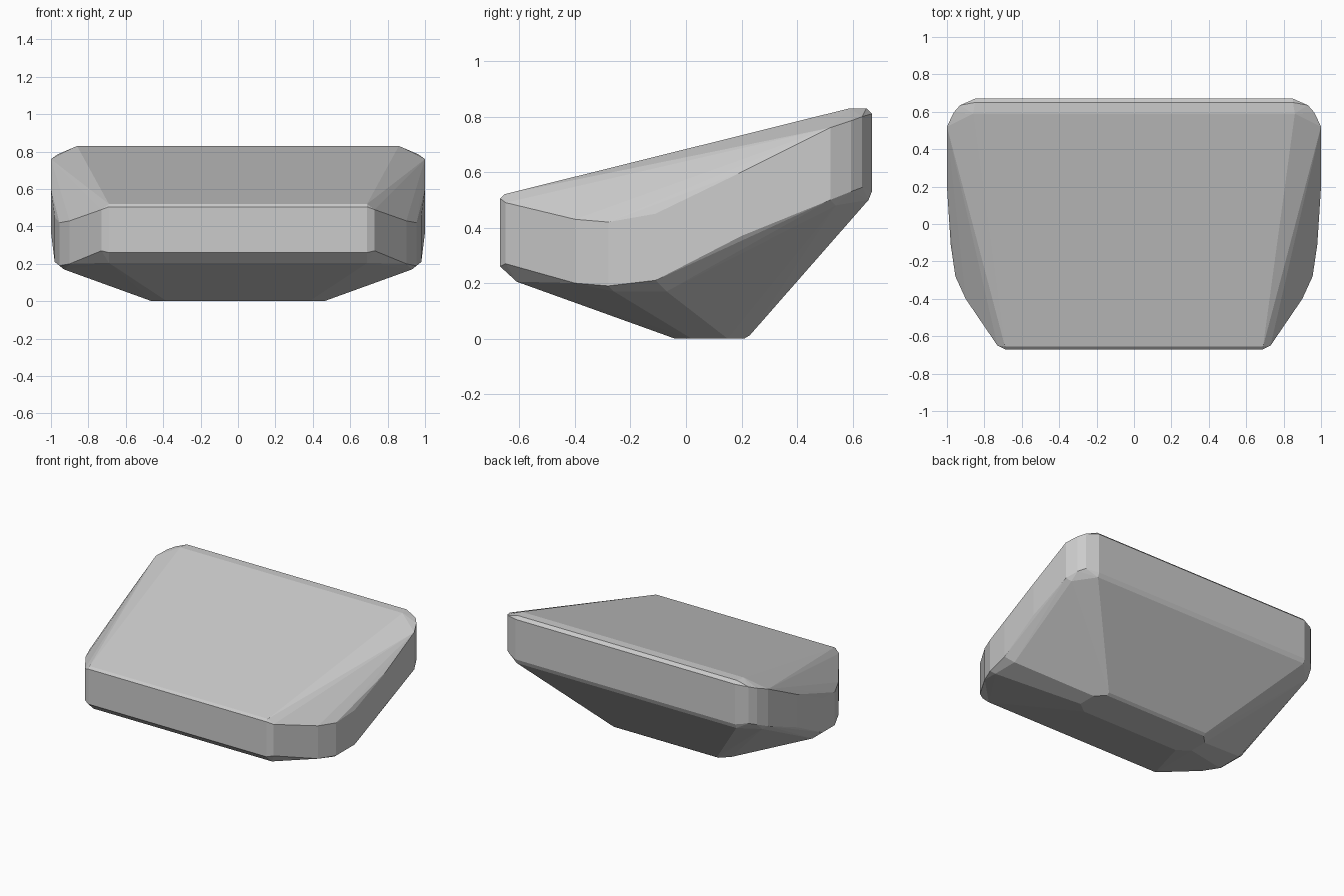
import bpy
import bmesh

# Vertical wall columns round the right half: x, y, lower z, upper z
wall = [
    (0.69, -0.67, 0.26, 0.505),
    (0.73, -0.65, 0.27, 0.49),
    (0.90, -0.40, 0.20, 0.43),
    (0.955, -0.28, 0.19, 0.42),
    (0.98, -0.11, 0.21, 0.45),
    (1.00, 0.20, 0.37, 0.60),
    (1.00, 0.52, 0.50, 0.76),
    (0.965, 0.595, 0.53, 0.785),
    (0.93, 0.635, 0.545, 0.80),
    (0.85, 0.67, 0.53, 0.81),
]
# Sloping top panel corners
top = [(0.69, -0.655, 0.52), (0.86, 0.59, 0.83), (0.85, 0.65, 0.83)]
# Softened rim between the walls and the tapering underside
rim = [(0.69, -0.61, 0.205), (0.93, -0.26, 0.17), (0.93, -0.07, 0.17),
       (0.97, 0.54, 0.48), (0.85, 0.658, 0.50)]
# Small flat foot
foot = [(0.38, -0.04, 0), (0.46, 0.02, 0), (0.46, 0.15, 0),
        (0.40, 0.21, 0), (0.40, 0.23, 0.012)]

points = top + rim + foot
for x, y, low, high in wall:
    points += [(x, y, low), (x, y, high)]

# Mirror the points and wrap them in a faceted convex shell
bm = bmesh.new()
for x, y, z in points:
    for side in (1, -1):
        bm.verts.new((side * x, y, z))
hull = bmesh.ops.convex_hull(bm, input=bm.verts[:])
loose = [v for v in bm.verts if not v.link_faces]
bmesh.ops.delete(bm, geom=loose, context='VERTS')
bmesh.ops.dissolve_limit(bm, angle_limit=0.02, verts=bm.verts[:], edges=bm.edges[:])
bmesh.ops.recalc_face_normals(bm, faces=bm.faces[:])

mesh = bpy.data.meshes.new("faceted_block")
bm.to_mesh(mesh)
bm.free()
block = bpy.data.objects.new("faceted_block", mesh)
bpy.context.collection.objects.link(block)
